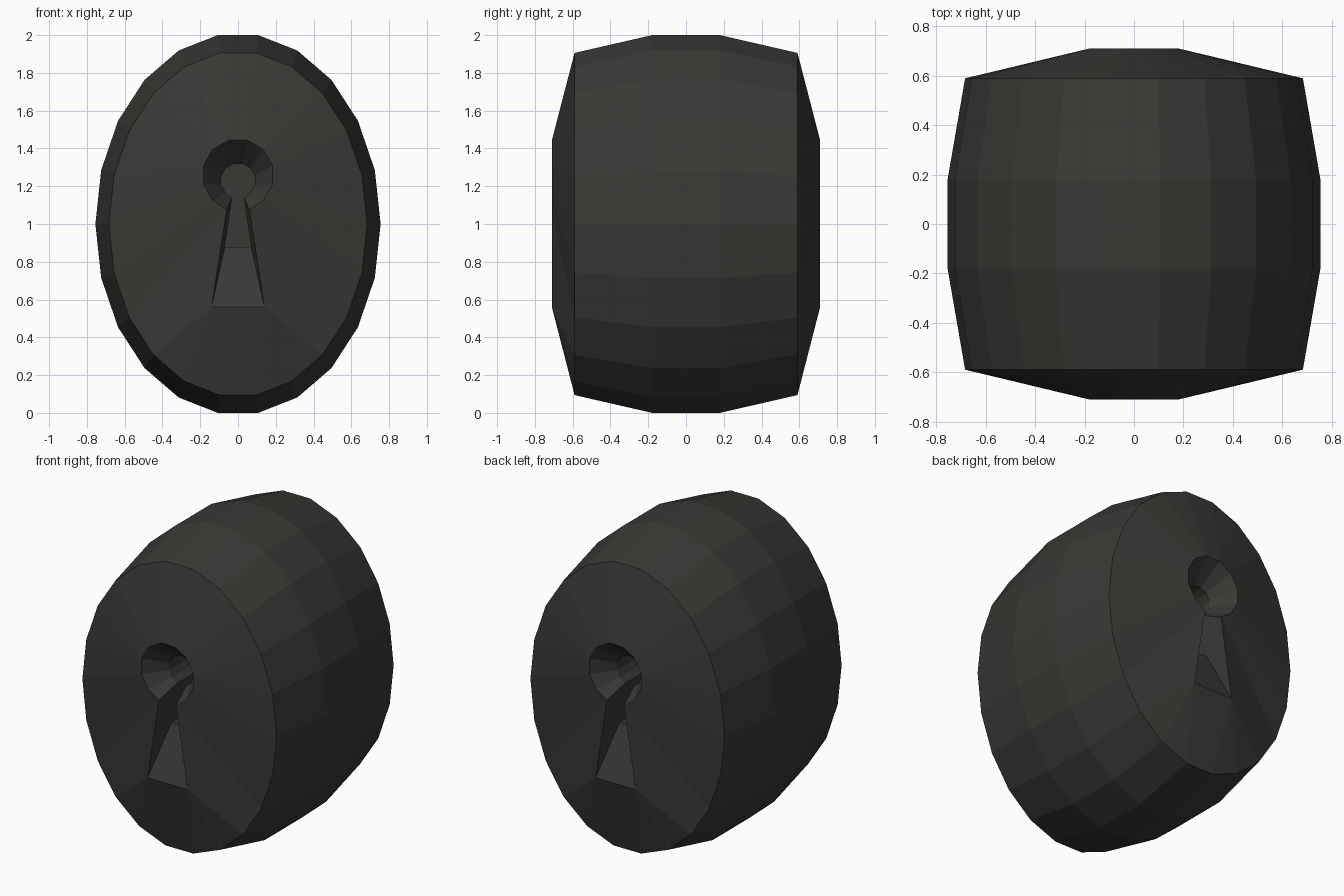
import bpy, bmesh
from math import sin, cos, radians, pi

if "Cube" in bpy.data.objects:
    bpy.data.objects.remove(bpy.data.objects["Cube"])

SIDES = 22
bm = bmesh.new()


def mirrored(right):
    """Close a right-hand outline (top to bottom) with its mirror image."""
    return right + [(-x, z) for x, z in reversed(right)]


def ring(points, y):
    return [bm.verts.new((x, y, z)) for x, z in points]


def bridge(a, b):
    n = len(a)
    for i in range(n):
        j = (i + 1) % n
        bm.faces.new((a[i], a[j], b[j], b[i]))


def oval(scale):
    step = 2 * pi / SIDES
    return mirrored([(0.755 * scale * cos(k * step), 1 + 1.01 * scale * sin(k * step))
                     for k in range(5, -6, -1)])


def keyhole(cz, r, waist, foot):
    arc = [(r * cos(radians(a)), cz + r * sin(radians(a))) for a in (75, 45, 15, -15, -45)]
    return mirrored(arc + [waist, foot])


# bulging oval barrel
rings = [ring(oval(s), y) for y, s in ((-0.59, 0.906), (-0.18, 1), (0.18, 1), (0.59, 0.906))]
for a, b in zip(rings, rings[1:]):
    bridge(a, b)

# which keyhole corner each rim corner connects to
half = [0, 0, 1, 2, 2, 3, 4, 5, 6, 6, 6]
link = half + [13 - k for k in reversed(half)]

# domed end with recessed keyhole, front and back
for side, rim in ((-1, rings[0]), (1, rings[-1])):
    outer_pts = keyhole(1.26, 0.19, (0.06, 1.075), (0.14, 0.56))
    inner_pts = keyhole(1.23, 0.092, (0.032, 1.137), (0.07, 0.877))
    outer = ring(outer_pts, side * 0.71)
    inner = ring(inner_pts, side * 0.57)
    floor = ring(inner_pts, side * 0.2)
    for i in range(SIDES):
        j = (i + 1) % SIDES
        face = [rim[i], rim[j], outer[link[j]]]
        if link[i] != link[j]:
            face.append(outer[link[i]])
        bm.faces.new(face)
    bridge(outer, inner)
    bridge(inner, floor)
    bm.faces.new(floor)

bmesh.ops.recalc_face_normals(bm, faces=bm.faces)
mesh = bpy.data.meshes.new("keyhole_barrel")
bm.to_mesh(mesh)
bm.free()

# dark body colour
mat = bpy.data.materials.new("dark_grey")
mat.diffuse_color = (0.04, 0.04, 0.036, 1)
mat.use_nodes = True
mat.node_tree.nodes["Principled BSDF"].inputs["Base Color"].default_value = mat.diffuse_color
mesh.materials.append(mat)
bpy.context.collection.objects.link(bpy.data.objects.new("keyhole_barrel", mesh))
